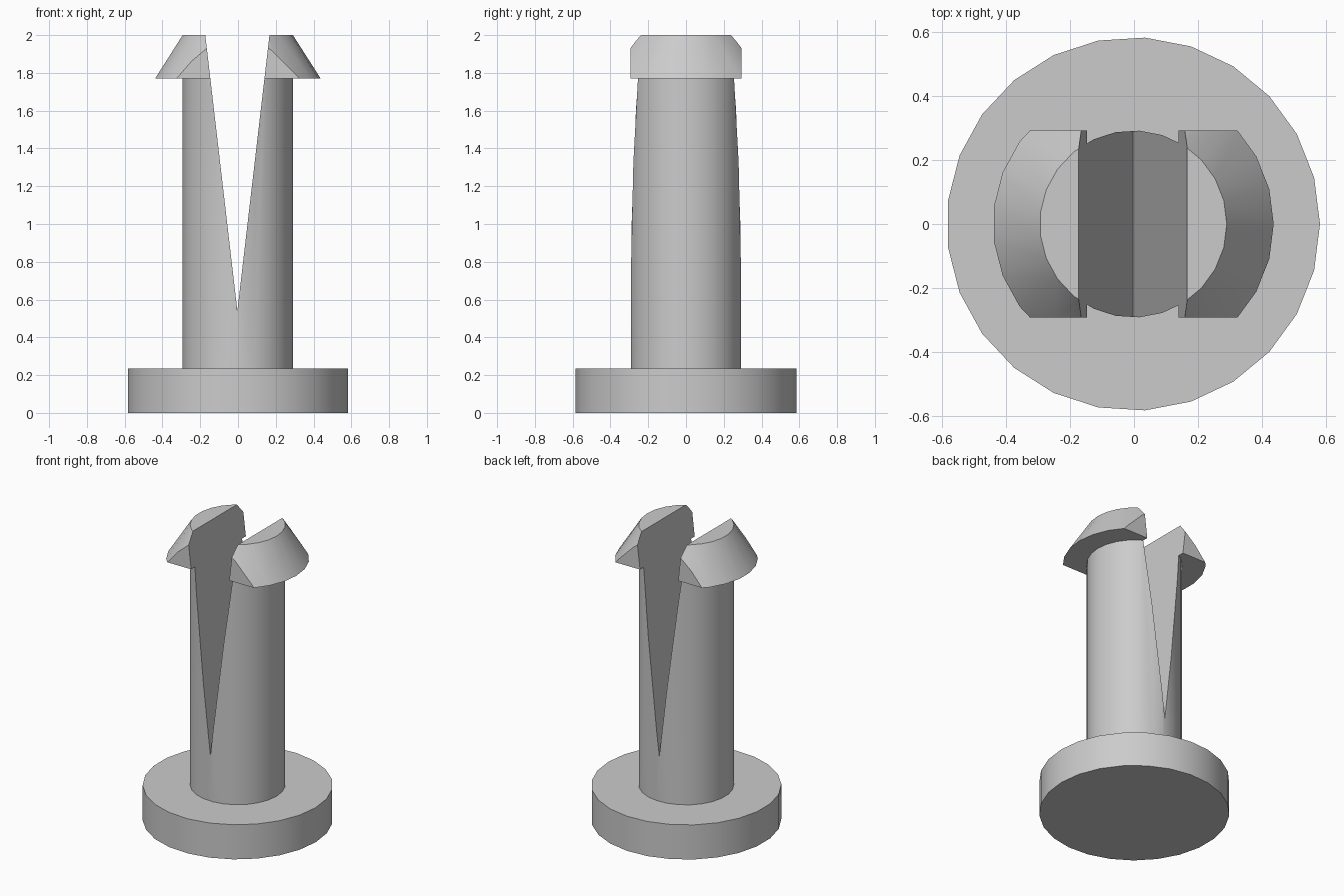
import bpy, bmesh, math
from mathutils import Matrix, Vector

cube = bpy.data.objects.get("Cube")
if cube:
    bpy.data.objects.remove(cube, do_unlink=True)

SIDES = 25
BASE_R, SHAFT_R, HEAD_R = 0.585, 0.293, 0.44
BASE_TOP, HEAD_Z, TOP_Z, SLOT_Z = 0.235, 1.77, 2.0, 0.54
SHIFT = -0.0023  # an odd-sided ring is not symmetric in x

grey = bpy.data.materials.new("grey plastic")
grey.use_nodes = True
colour = (0.6, 0.6, 0.6, 1)
grey.diffuse_color = colour
grey.node_tree.nodes["Principled BSDF"].inputs["Base Color"].default_value = colour


def add_object(name, bm):
    bmesh.ops.recalc_face_normals(bm, faces=bm.faces)
    mesh = bpy.data.meshes.new(name)
    bm.to_mesh(mesh)
    bm.free()
    mesh.materials.append(grey)
    obj = bpy.data.objects.new(name, mesh)
    bpy.context.collection.objects.link(obj)
    return obj


def lathe(name, profile):
    bm = bmesh.new()
    rings = []
    for r, z in profile:
        angles = [math.tau * i / SIDES for i in range(SIDES)]
        rings.append([bm.verts.new((r * math.cos(a) + SHIFT, r * math.sin(a), z)) for a in angles])
    for low, high in zip(rings, rings[1:]):
        for i in range(SIDES):
            j = (i + 1) % SIDES
            bm.faces.new((low[i], low[j], high[j], high[i]))
    bm.faces.new(rings[0])
    bm.faces.new(rings[-1])
    return add_object(name, bm)


def prism(name, outline, y0, y1):
    bm = bmesh.new()
    face = bm.faces.new([bm.verts.new((x, y0, z)) for x, z in outline])
    new = bmesh.ops.extrude_face_region(bm, geom=[face])["geom"]
    verts = [v for v in new if isinstance(v, bmesh.types.BMVert)]
    bmesh.ops.translate(bm, verts=verts, vec=(0, y1 - y0, 0))
    return add_object(name, bm)


# Round base, shaft and conical barbed head in one turned body
rivet = lathe("snap_rivet", [
    (BASE_R, 0), (BASE_R, BASE_TOP), (SHAFT_R, BASE_TOP),
    (SHAFT_R, HEAD_Z), (HEAD_R, HEAD_Z), (SHAFT_R, TOP_Z)])

# Wedge slot that splits the shaft, and flats on front and back of the head
slope = 0.17 / (TOP_Z - SLOT_Z)
rise = 2.2
half = slope * (rise - SLOT_Z)
x = SHIFT - 0.001
cutters = [prism("slot_cutter", [(x, SLOT_Z), (x + half, rise), (x - half, rise)], -1, 1)]
block = [(-1, 1.5), (1, 1.5), (1, rise), (-1, rise)]
for name, side in (("front", -1), ("back", 1)):
    cutters.append(prism(name + "_flat_cutter", block, side * (SHAFT_R + 0.0005), side))

bpy.context.view_layer.objects.active = rivet
for cutter in cutters:
    mod = rivet.modifiers.new(cutter.name, "BOOLEAN")
    mod.operation = "DIFFERENCE"
    mod.solver = "EXACT"
    mod.object = cutter
    bpy.ops.object.modifier_apply(modifier=mod.name)
for cutter in cutters:
    bpy.data.objects.remove(cutter, do_unlink=True)

# Smooth round walls with crisp edges
bpy.ops.object.select_all(action="DESELECT")
rivet.select_set(True)
bpy.ops.object.shade_smooth_by_angle(angle=math.radians(30))
